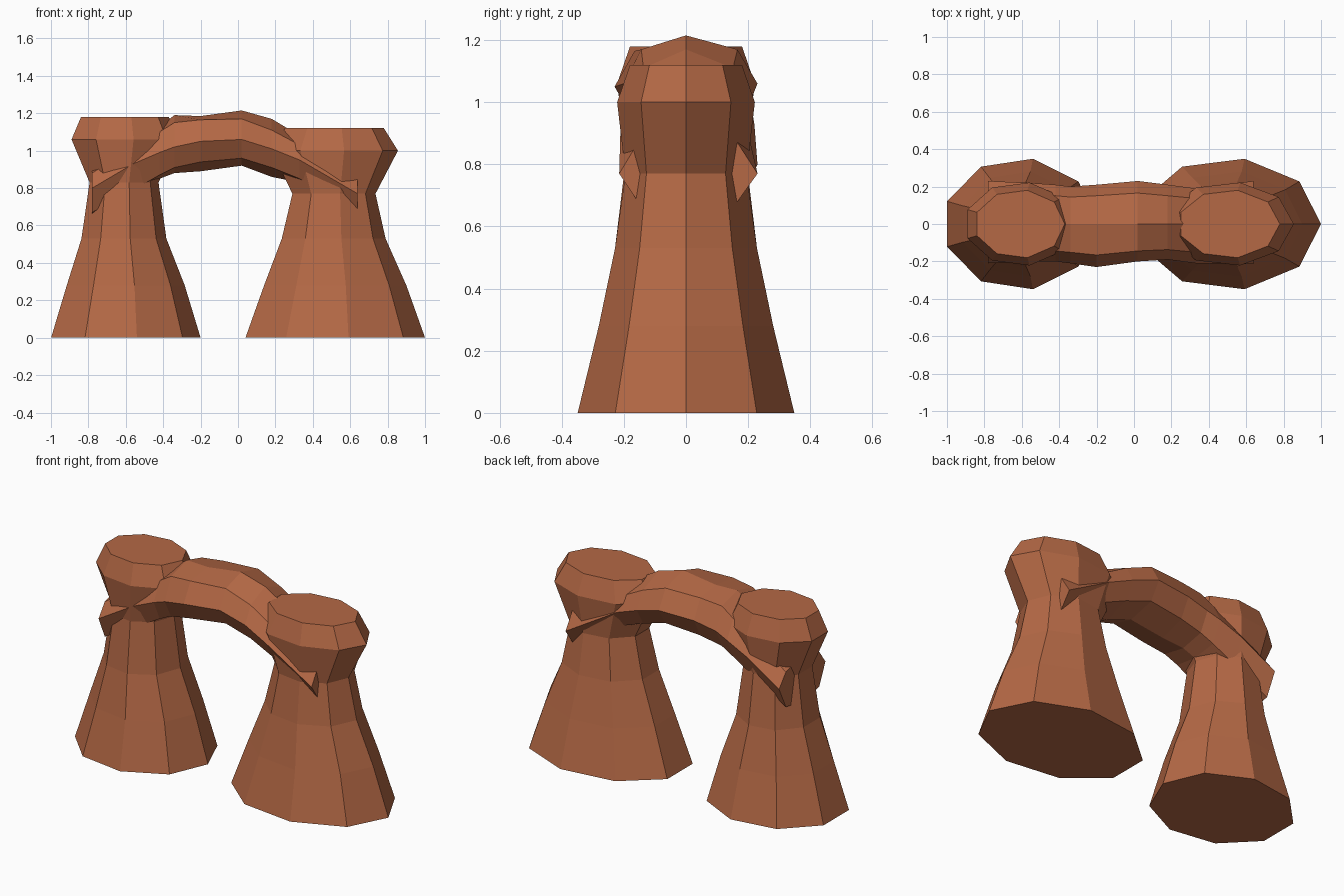
import bpy, bmesh, math

cube = bpy.data.objects.get("Cube")
if cube:
    bpy.data.objects.remove(cube, do_unlink=True)

rock = bpy.data.materials.new("red_sandstone")
rock.use_nodes = True
COLOUR = (0.46, 0.14, 0.06, 1)
rock.diffuse_color = COLOUR
rock.node_tree.nodes["Principled BSDF"].inputs["Base Color"].default_value = COLOUR


def loft(name, rings):
    """Skin a closed faceted solid over a list of equal-sized point rings."""
    bm = bmesh.new()
    loops = [[bm.verts.new(p) for p in ring] for ring in rings]
    n = len(loops[0])
    for a, b in zip(loops, loops[1:]):
        for i in range(n):
            j = (i + 1) % n
            bm.faces.new((a[i], a[j], b[j], b[i]))
    bm.faces.new(loops[0])
    bm.faces.new(loops[-1])
    bmesh.ops.recalc_face_normals(bm, faces=bm.faces)
    mesh = bpy.data.meshes.new(name)
    bm.to_mesh(mesh)
    bm.free()
    mesh.materials.append(rock)
    obj = bpy.data.objects.new(name, mesh)
    bpy.context.collection.objects.link(obj)
    return obj


def pillar(name, levels, sides=9):
    """Stack oval rings given as (height, centre x, radius x, radius y)."""
    turns = [math.tau * i / sides for i in range(sides)]
    return loft(name, [[(cx + rx * math.cos(t), ry * math.sin(t), z) for t in turns]
                       for z, cx, rx, ry in levels])


# Flared pillars with a narrow neck and a chamfered cap
pillar("right_pillar", [
    (0, -0.612, 0.412, 0.354), (0.28, -0.61, 0.325, 0.285),
    (0.53, -0.617, 0.234, 0.232), (0.83, -0.615, 0.19, 0.195),
    (1.06, -0.61, 0.298, 0.225), (1.18, -0.612, 0.242, 0.183)])
pillar("left_pillar", [
    (0, 0.505, 0.495, 0.354), (0.28, 0.508, 0.392, 0.285),
    (0.53, 0.503, 0.286, 0.232), (0.77, 0.506, 0.229, 0.198),
    (1.0, 0.507, 0.348, 0.225), (1.12, 0.507, 0.273, 0.183)])

# Bridge stations: x, ridge, shoulder, side, lower edge, belly, front width, back width
stations = [
    (-0.78, 0.92, 0.88, 0.80, 0.67, 0.64, 0.21, 0.23),
    (-0.56, 1.06, 1.02, 0.93, 0.79, 0.77, 0.20, 0.22),
    (-0.42, 1.13, 1.10, 0.99, 0.87, 0.85, 0.20, 0.21),
    (-0.34, 1.19, 1.15, 1.02, 0.91, 0.88, 0.21, 0.20),
    (-0.20, 1.185, 1.165, 1.05, 0.94, 0.89, 0.23, 0.21),
    (0.02, 1.215, 1.17, 1.06, 0.96, 0.92, 0.20, 0.23),
    (0.18, 1.17, 1.11, 1.01, 0.91, 0.86, 0.19, 0.21),
    (0.33, 1.08, 1.03, 0.95, 0.85, 0.83, 0.21, 0.19),
    (0.64, 0.90, 0.87, 0.77, 0.68, 0.65, 0.215, 0.23)]


def section(x, ridge, shoulder, side, low, belly, front, back):
    k = 0.72
    return [(x, 0, ridge), (x, -front * k, shoulder), (x, -front, side), (x, -front * k, low),
            (x, 0, belly), (x, back * k, low), (x, back, side), (x, back * k, shoulder)]


loft("arched_bridge", [section(*s) for s in stations])
